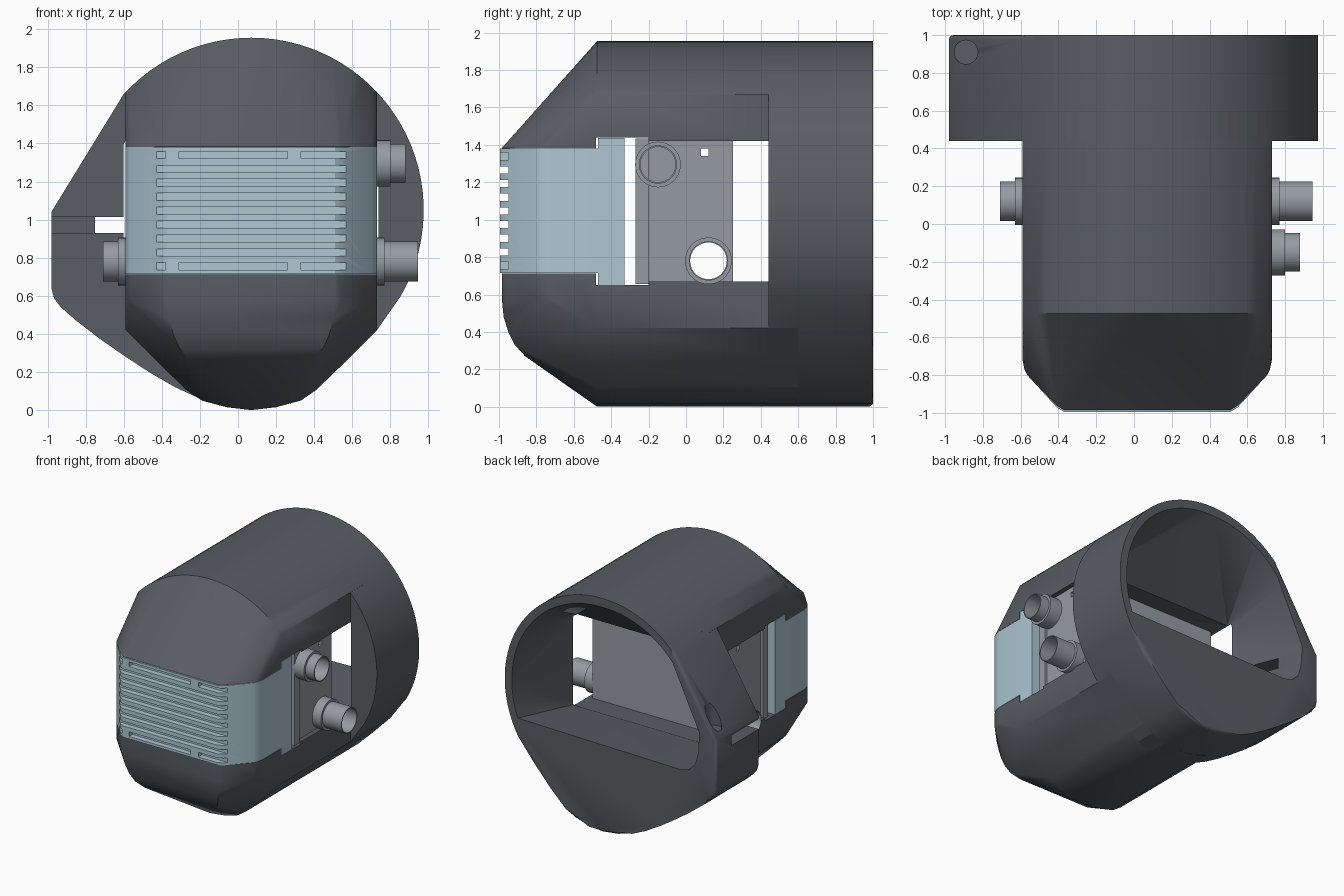
import bpy, bmesh
from math import sin, cos, pi, radians

if "Cube" in bpy.data.objects:
    bpy.data.objects.remove(bpy.data.objects["Cube"])

def finish(bm, name, mat=None):
    bmesh.ops.recalc_face_normals(bm, faces=bm.faces)
    me = bpy.data.meshes.new(name)
    bm.to_mesh(me)
    bm.free()
    ob = bpy.data.objects.new(name, me)
    bpy.context.collection.objects.link(ob)
    if mat:
        me.materials.append(mat)
    return ob

def material(name, c):
    m = bpy.data.materials.new(name)
    m.diffuse_color = (*c, 1)
    m.use_nodes = True
    m.node_tree.nodes["Principled BSDF"].inputs["Base Color"].default_value = m.diffuse_color
    return m

def place(axis, p, d):
    return {'x': (d, p[0], p[1]), 'y': (p[0], d, p[1]), 'z': (p[0], p[1], d)}[axis]

def prism(name, pts, axis, a, b, mat=None, rim=0):
    """Extrude a 2D outline along an axis; rim rounds the far end."""
    bm = bmesh.new()
    lo = [bm.verts.new(place(axis, p, a)) for p in pts]
    hi = [bm.verts.new(place(axis, p, b)) for p in pts]
    n = len(pts)
    bm.faces.new(lo)
    cap = bm.faces.new(hi)
    for i in range(n):
        j = (i + 1) % n
        bm.faces.new((lo[i], lo[j], hi[j], hi[i]))
    if rim:
        bmesh.ops.bevel(bm, geom=list(cap.edges), offset=rim, segments=3,
                        profile=0.5, affect='EDGES')
    return finish(bm, name, mat)

def hull(name, pts, mat=None):
    """Convex solid around a set of points."""
    bm = bmesh.new()
    for p in pts:
        bm.verts.new(p)
    res = bmesh.ops.convex_hull(bm, input=bm.verts)
    bmesh.ops.delete(bm, geom=[v for v in bm.verts if not v.link_faces], context='VERTS')
    return finish(bm, name, mat)

def box(name, x, y, z, mat=None):
    return prism(name, [(x[0], y[0]), (x[1], y[0]), (x[1], y[1]), (x[0], y[1])],
                 'z', z[0], z[1], mat)

def boolean(ob, other, op='DIFFERENCE'):
    m = ob.modifiers.new(op, 'BOOLEAN')
    m.operation, m.object, m.solver = op, other, 'EXACT'
    bpy.context.view_layer.objects.active = ob
    bpy.ops.object.modifier_apply(modifier=m.name)
    bpy.data.objects.remove(other)

def smooth(ob, angle=28):
    bpy.ops.object.select_all(action='DESELECT')
    ob.select_set(True)
    bpy.context.view_layer.objects.active = ob
    bpy.ops.object.shade_smooth_by_angle(angle=radians(angle))

def circle(cx, cy, r, n=32):
    return [(cx + r * cos(2 * pi * i / n), cy + r * sin(2 * pi * i / n)) for i in range(n)]

def arc(r, a0, a1, n):
    return [(.07 + r * cos(radians(a0 + (a1 - a0) * i / n)),
             1.05 + r * sin(radians(a0 + (a1 - a0) * i / n))) for i in range(n + 1)]

def pipe(name, y, z, prof, mat):
    """Ring turned around an x-axis line; prof holds (x, radius)."""
    bm = bmesh.new()
    n = 40
    rings = [[bm.verts.new((x, y + r * cos(2 * pi * i / n), z + r * sin(2 * pi * i / n)))
              for i in range(n)] for x, r in prof]
    for k in range(len(rings)):
        a, b = rings[k], rings[(k + 1) % len(rings)]
        for i in range(n):
            j = (i + 1) % n
            bm.faces.new((a[i], a[j], b[j], b[i]))
    smooth(finish(bm, name, mat))

dark = material("dark_housing", (.10, .11, .125))
blue = material("pale_blue", (.42, .57, .65))
metal = material("grey_metal", (.30, .33, .36))

# outlines: the body is symmetric about x = 0.07, the collar widens on the left
low = [(.73, .42), (.55, .24), (.41, .105), (.33, .05), (.2, .015), (.07, 0)]
collar_outline = (arc(.905, -30, 138, 42)
                  + [(-.98, 1.04), (-.98, .64), (-.965, .585), (-.93, .54), (-.85, .47), (-.72, .37),
                     (-.59, .28), (-.46, .195), (-.33, .12), (-.2, .06), (-.07, .018)]
                  + list(reversed(low)))
plan = [(-.59, .7), (-.59, -.72), (-.58, -.77), (-.565, -.8), (-.41, -.97), (-.37, -.995),
        (.51, -.995), (.55, -.97), (.705, -.8), (.72, -.77), (.73, -.72), (.73, .7)]
top_curve = [p for p in arc(.905, 42, 138, 24) if -.59 < p[0] < .73]
top_curve = [(.73, 1.669)] + top_curve + [(-.59, 1.669)]
low_curve = low + [(.14 - x, z) for x, z in reversed(low[:-1])]

# housing: upper and lower shells run straight back, then blend into the nose
upper = [(x, y, z) for x, z in top_curve for y in (-.475, .6)]
upper += [(x, y + .01 * (y < -.9), z) for x, y in plan for z in (1.0, 1.383)]
lower = [(x, y, z) for x, z in low_curve for y in (-.475, .6)]
lower += [(x, y + .01 * (y < -.9), z) for x, y in plan for z in (1.1, .71, .58)]
for dx, y, z in [(.43, -.975, .48), (.41, -.95, .4), (.38, -.915, .33), (.33, -.86, .27)]:
    lower += [(.07 + s * dx, y, z) for s in (-1, 1)]
housing = hull("housing", upper, dark)
boolean(housing, hull("lower_shell", lower, dark), 'UNION')
boolean(housing, prism("collar", collar_outline, 'y', .44, 1, dark, .025), 'UNION')

# side windows, grille slot and left notch
for x, y, z in [((-1.2, 1.2), (-.47, .44), (.67, 1.42)),
                ((-1.2, 1.2), (-.48, -.2), (.65, 1.44)),
                ((-1.2, 1.2), (-1.2, -.46), (.712, 1.382)),
                ((-1.2, -.5), (.4, .8), (.93, 1.015)),
                ((-.75, -.5), (.4, 1.1), (.93, 1.015))]:
    boolean(housing, box("window_cutter", x, y, z))

# rear opening tapering forward to the window
rear = arc(.845, -21, 140, 32) + [(-.83, 1.06), (-.82, .9), (-.79, .8), (-.73, .74), (-.65, .72)]
cavity = [(x, 1.02, z) for x, z in rear]
cavity += [(x, .4, z) for x in (-.585, .725) for z in (.672, 1.418)]
boolean(housing, hull("rear_cutter", cavity))

# round recess on the left shoulder
boolean(housing, prism("recess_cutter", circle(-.89, .91, .063), 'z', 1.09, 1.5))
smooth(housing, 35)

# front grille with slots
grille_plan = [(x, min(y, -.4)) for x, y in plan]
grille = prism("front_grille", grille_plan, 'z', .715, 1.38, blue)
for k in range(-4, 5):
    z = 1.047 + .073 * k
    spans = [(-.44, -.38), (-.31, .26), (.33, .58)] if abs(k) == 4 else [(-.44, .58)]
    for s in spans:
        boolean(grille, box("slot_cutter", s, (-1.1, -.95), (z - .019, z + .019)))
smooth(grille)
box("grille_frame", (-.59, .73), (-.47, -.33), (.652, 1.438), blue)

# inner block with front plate, bore and small square hole
block = box("inner_block", (-.55, .69), (-.2, .25), (.66, 1.43), metal)
boolean(block, prism("bore_cutter", circle(.12, .78, .1, 40), 'x', -1, 1))
boolean(block, box("hole_cutter", (-1, 1), (.08, .12), (1.34, 1.38)))
smooth(block)
box("front_plate", (-.57, .71), (-.27, -.2), (.655, 1.435), metal)

# pipe stubs with flanges
def stub(name, y, z, x0, x1, x2, R, r, ri):
    pipe(name, y, z, [(x0, ri), (x0, R), (x1, R), (x1, r), (x2, r), (x2, ri)], metal)

stub("lower_right_pipe", .12, .78, .66, .77, .945, .125, .105, .098)
stub("upper_right_pipe", -.15, 1.295, .66, .80, .88, .122, .102, .094)
stub("lower_left_pipe", .12, .78, -.52, -.63, -.71, .125, .105, .098)
